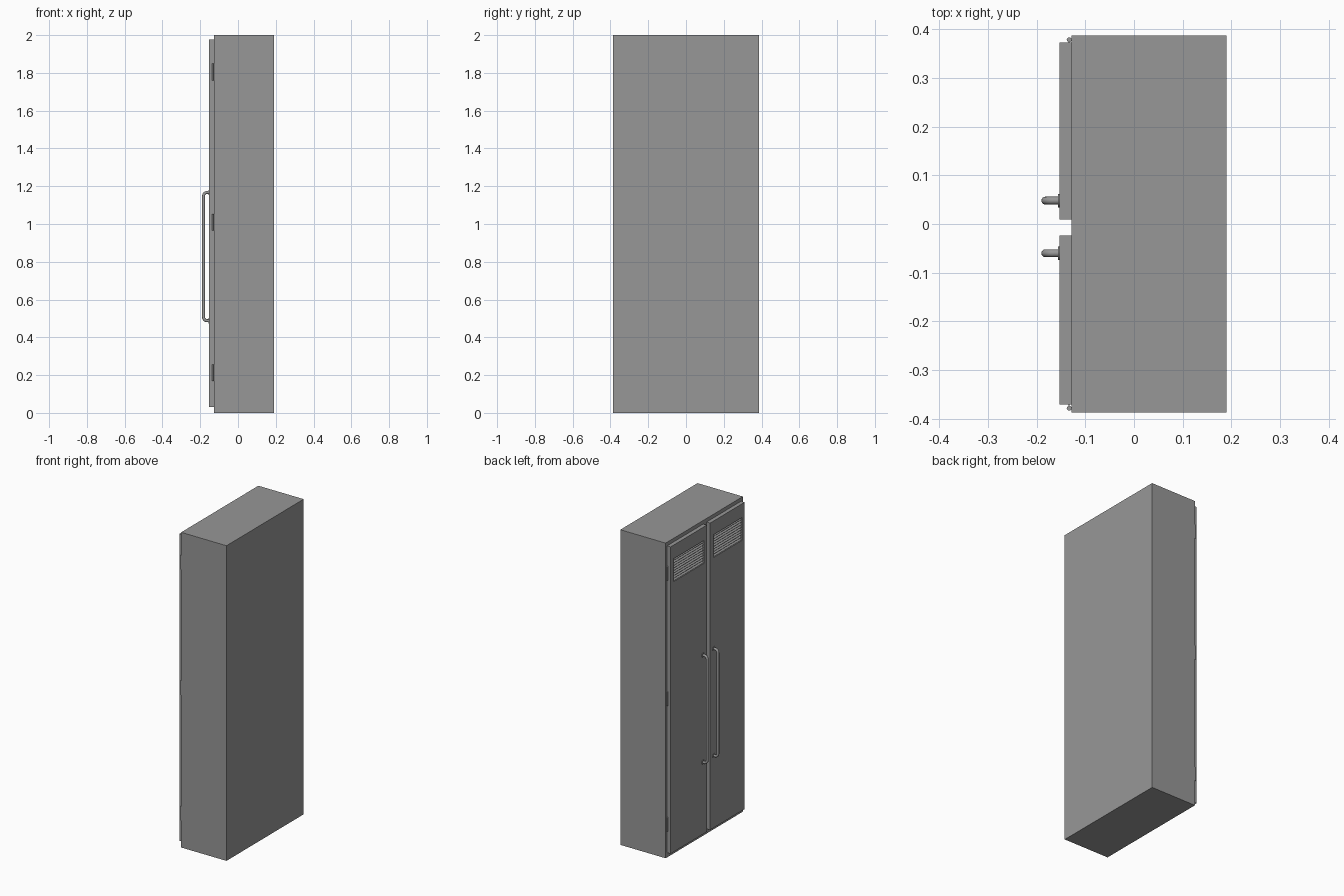
import bpy, bmesh, math
from mathutils import Matrix, Vector

cube = bpy.data.objects.get("Cube")
if cube:
    bpy.data.objects.remove(cube, do_unlink=True)

grey = bpy.data.materials.new("grey_metal")
grey.use_nodes = True
colour = (0.31, 0.31, 0.31, 1)
grey.diffuse_color = colour
grey.node_tree.nodes["Principled BSDF"].inputs["Base Color"].default_value = colour

BODY_FACE, DOOR_FACE = -0.128, -0.153


def finish(name, bm, smooth=False):
    bmesh.ops.recalc_face_normals(bm, faces=bm.faces[:])
    mesh = bpy.data.meshes.new(name)
    bm.to_mesh(mesh)
    bm.free()
    obj = bpy.data.objects.new(name, mesh)
    bpy.context.collection.objects.link(obj)
    mesh.materials.append(grey)
    if smooth:
        bpy.ops.object.select_all(action="DESELECT")
        obj.select_set(True)
        bpy.context.view_layer.objects.active = obj
        bpy.ops.object.shade_smooth_by_angle(angle=math.radians(40))
    return obj


def add_box(bm, low, high, tilt=0):
    low, high = Vector(low), Vector(high)
    size = high - low
    matrix = (Matrix.Translation((low + high) / 2) @ Matrix.Rotation(tilt, 4, "Y")
              @ Matrix.Diagonal((*size, 1)))
    bmesh.ops.create_cube(bm, size=1, matrix=matrix)


def add_cylinder(bm, centre, radius, depth, turn=0):
    matrix = Matrix.Translation(centre) @ Matrix.Rotation(turn, 4, "Y")
    bmesh.ops.create_cone(bm, cap_ends=True, segments=20, radius1=radius,
                          radius2=radius, depth=depth, matrix=matrix)


# Cabinet carcass
bm = bmesh.new()
add_box(bm, (BODY_FACE, -0.387, 0), (0.19, 0.387, 2))
finish("cabinet_body", bm)


def door(side, y0, y1, vent0, vent1):
    # Door panel: a 3 x 3 sheet without its vent opening, given thickness
    ys, zs = (y0, vent0, vent1, y1), (0.03, 1.745, 1.89, 1.977)
    bm = bmesh.new()
    grid = [[bm.verts.new((BODY_FACE, y, z)) for z in zs] for y in ys]
    for i in range(3):
        for j in range(3):
            if (i, j) != (1, 1):
                bm.faces.new((grid[i][j], grid[i + 1][j],
                              grid[i + 1][j + 1], grid[i][j + 1]))
    moved = bmesh.ops.extrude_face_region(bm, geom=bm.faces[:], use_keep_orig=True)
    verts = [v for v in moved["geom"] if isinstance(v, bmesh.types.BMVert)]
    bmesh.ops.translate(bm, verts=verts, vec=(DOOR_FACE - BODY_FACE, 0, 0))
    finish(side + "_door", bm)

    # Slanted vent slats
    bm = bmesh.new()
    count = 9
    pitch = (zs[2] - zs[1]) / count
    for k in range(count):
        z = zs[1] + (k + 0.5) * pitch
        add_box(bm, (-0.151, vent0, z - 0.002), (-0.131, vent1, z + 0.002),
                math.radians(-35))
    finish(side + "_vent_slats", bm)


def handle(side, y):
    # Bent tube with rounded corners
    outer, bottom, top, bend = -0.182, 0.488, 1.167, 0.018
    path = [(DOOR_FACE + 0.002, bottom)]
    for z, sign, start in ((bottom, 1, 0), (top, -1, 90)):
        for k in range(7):
            a = math.radians(k * 15 if sign > 0 else 90 - k * 15)
            path.append((outer + bend - bend * math.sin(a),
                         z + sign * (bend - bend * math.cos(a))))
    path.append((DOOR_FACE + 0.002, top))
    bm = bmesh.new()
    rings = []
    for i, (x, z) in enumerate(path):
        before, after = path[max(i - 1, 0)], path[min(i + 1, len(path) - 1)]
        along = Vector((after[0] - before[0], 0, after[1] - before[1])).normalized()
        across = along.cross(Vector((0, 1, 0)))
        ring = []
        for k in range(16):
            a = math.tau * k / 16
            offset = 0.008 * (across * math.cos(a) + Vector((0, 1, 0)) * math.sin(a))
            ring.append(bm.verts.new(Vector((x, y, z)) + offset))
        rings.append(ring)
    for a, b in zip(rings, rings[1:]):
        for k in range(16):
            n = (k + 1) % 16
            bm.faces.new((a[k], a[n], b[n], b[k]))
    bm.faces.new(rings[0])
    bm.faces.new(rings[-1])
    # Mounting flanges
    for z in (bottom, top):
        add_cylinder(bm, (DOOR_FACE - 0.001, y, z), 0.014, 0.004, math.pi / 2)
    finish(side + "_handle", bm, True)


def hinges(side, sign):
    # Hinge barrels with a thin leaf beside the door
    for level, z in (("lower", 0.213), ("middle", 1.01), ("upper", 1.805)):
        bm = bmesh.new()
        add_cylinder(bm, (-0.133, sign * 0.378, z), 0.005, 0.088)
        ends = sorted((sign * 0.370, sign * 0.378))
        add_box(bm, (-0.134, ends[0], z - 0.044), (-0.132, ends[1], z + 0.044))
        finish(f"{side}_{level}_hinge", bm, True)


door("back", 0.009, 0.372, 0.04, 0.343)
door("front", -0.370, -0.024, -0.342, -0.056)
handle("back", 0.048)
handle("front", -0.060)
hinges("back", 1)
hinges("front", -1)
